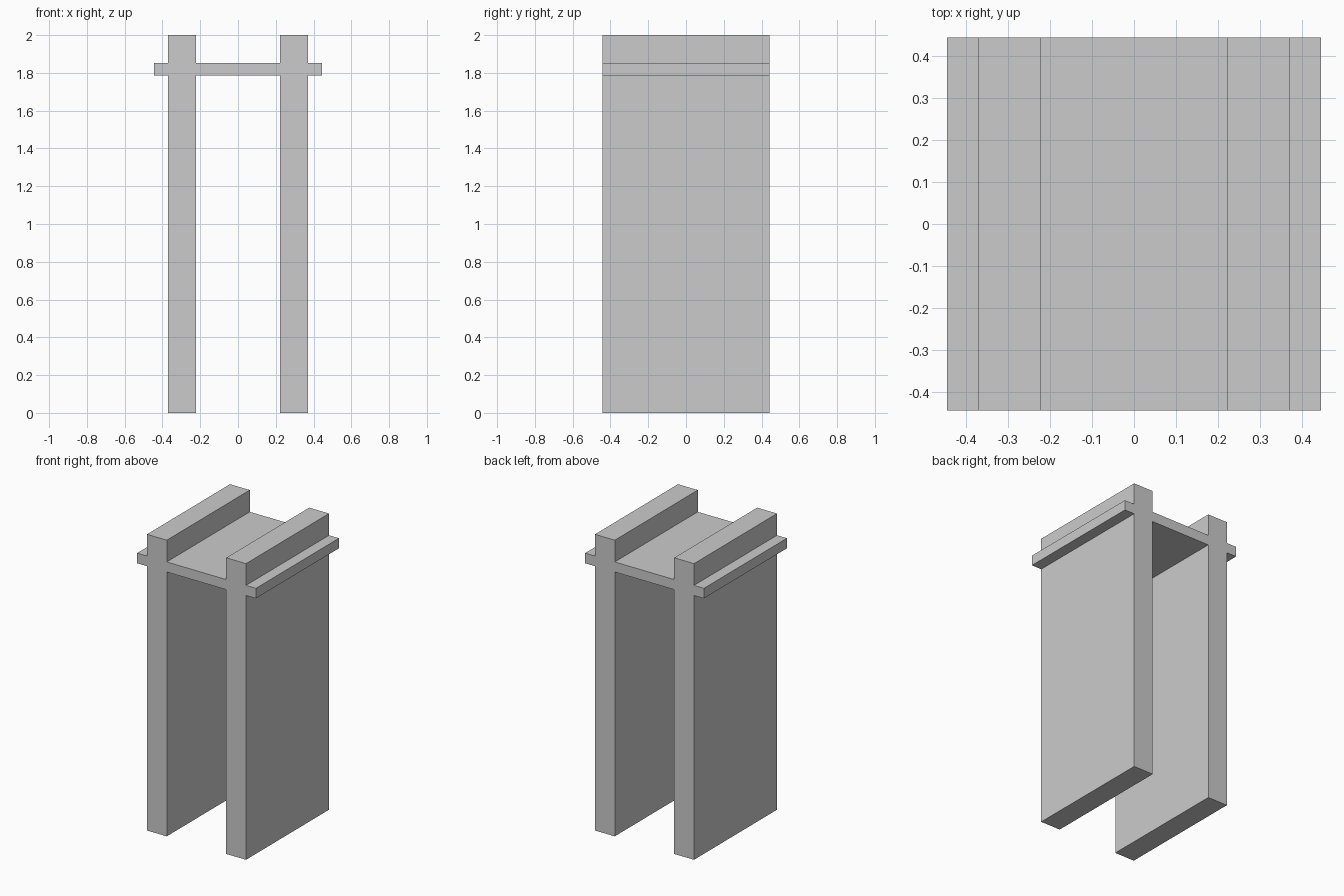
import bpy, bmesh

if "Cube" in bpy.data.objects:
    bpy.data.objects.remove(bpy.data.objects["Cube"])

INNER, OUTER, TIP = 0.222, 0.37, 0.444   # post inner/outer faces, shelf end
LOW, HIGH, TOP = 1.785, 1.853, 2.0       # shelf underside, shelf top, post top
HALF_DEPTH = 0.443

# Right half of the front outline, from shelf underside round to shelf top
half = [(INNER, LOW), (INNER, 0), (OUTER, 0), (OUTER, LOW), (TIP, LOW),
        (TIP, HIGH), (OUTER, HIGH), (OUTER, TOP), (INNER, TOP), (INNER, HIGH)]
outline = half + [(-x, z) for x, z in reversed(half)]

# Two tall slabs joined by a crossing shelf, extruded front to back
bm = bmesh.new()
front = bm.faces.new([bm.verts.new((x, -HALF_DEPTH, z)) for x, z in outline])
result = bmesh.ops.extrude_face_region(bm, geom=[front], use_keep_orig=True)
back = [v for v in result["geom"] if isinstance(v, bmesh.types.BMVert)]
bmesh.ops.translate(bm, verts=back, vec=(0, 2 * HALF_DEPTH, 0))
bmesh.ops.recalc_face_normals(bm, faces=bm.faces)

mesh = bpy.data.meshes.new("twin_slab_frame")
bm.to_mesh(mesh)
bm.free()
bpy.context.collection.objects.link(bpy.data.objects.new("twin_slab_frame", mesh))
